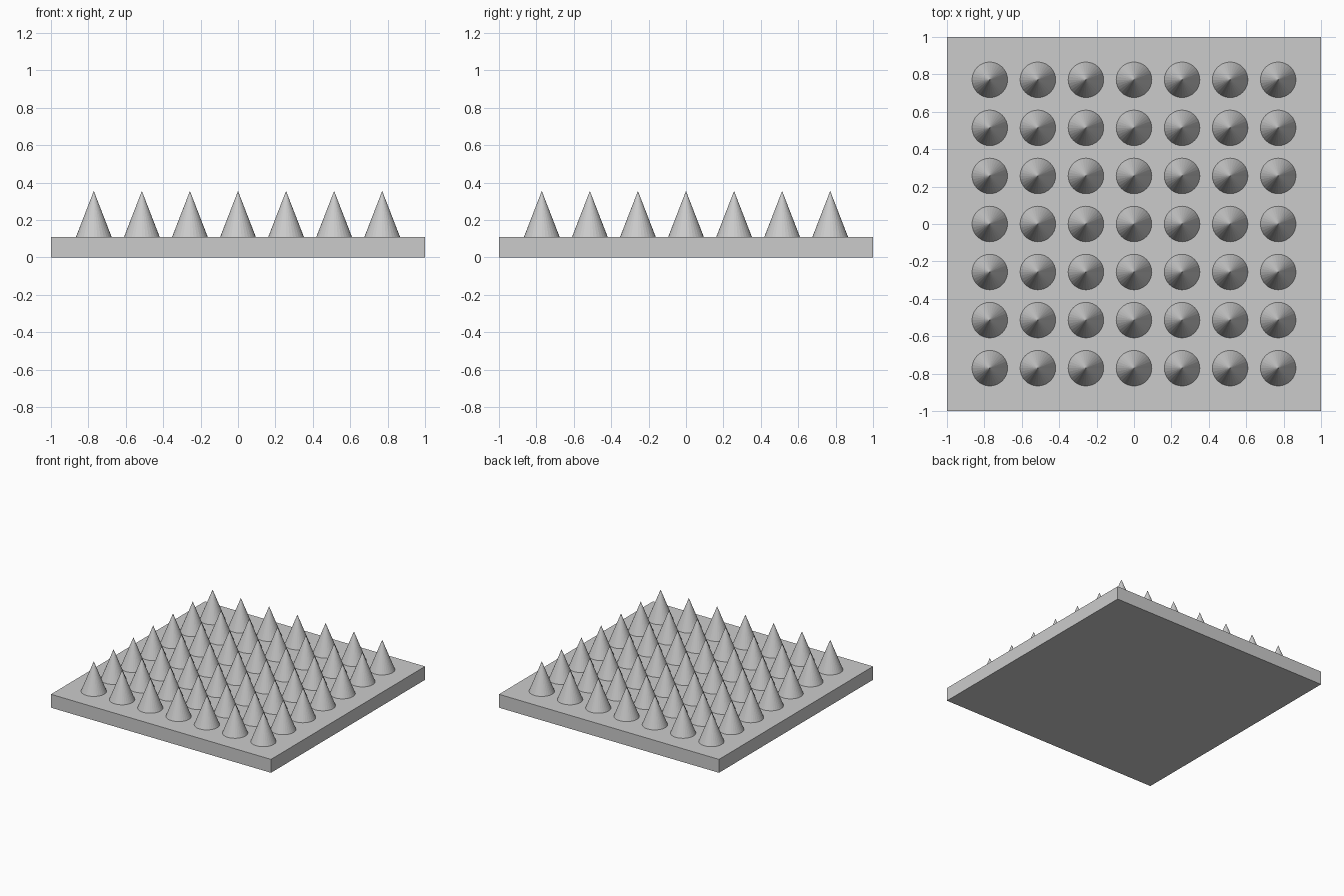
import bpy

if "Cube" in bpy.data.objects:
    bpy.data.objects.remove(bpy.data.objects["Cube"])

PLATE_H = 0.11
SPIKE_H = 0.245
SPIKE_R = 0.095
PITCH = 0.257
COUNT = 7

# Square base plate
bpy.ops.mesh.primitive_cube_add(size=1, location=(0, 0, PLATE_H / 2))
plate = bpy.context.object
plate.name = "base_plate"
plate.scale = (2, 2, PLATE_H)
bpy.ops.object.transform_apply(location=False, rotation=False, scale=True)

# One cone spike, its mesh shared by the whole grid
start = -PITCH * (COUNT - 1) / 2
bpy.ops.mesh.primitive_cone_add(vertices=32, radius1=SPIKE_R, radius2=0, depth=SPIKE_H)
first = bpy.context.object
first.data.name = "spike"

# Grid of spikes
for row in range(COUNT):
    for col in range(COUNT):
        spike = first if row == col == 0 else first.copy()
        if spike is not first:
            bpy.context.collection.objects.link(spike)
        spike.name = f"spike_{row + 1}_{col + 1}"
        spike.location = (start + col * PITCH, start + row * PITCH, PLATE_H + SPIKE_H / 2)
